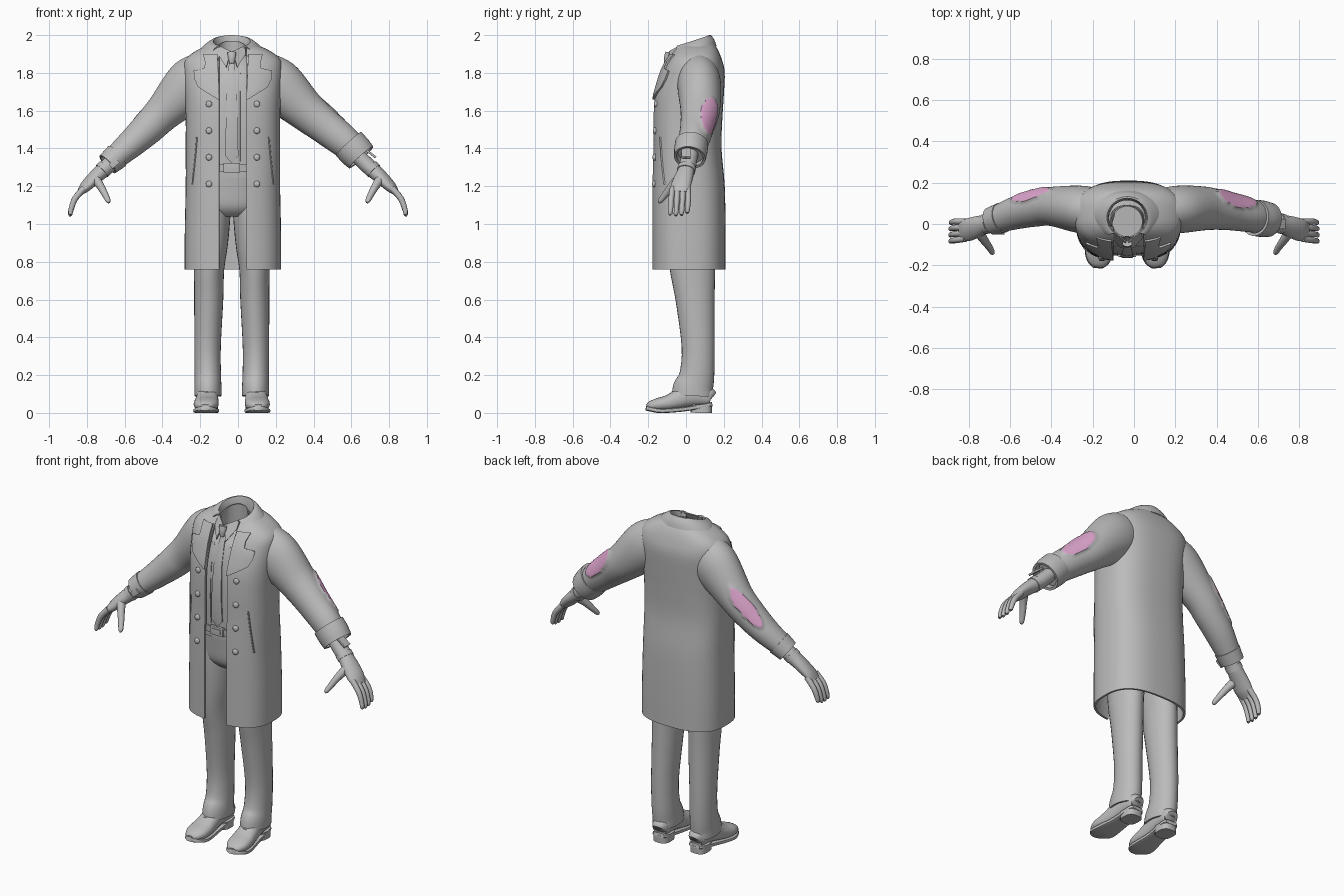
import bpy
from math import sin, cos, asin, pi, radians, copysign
from mathutils import Vector

if "Cube" in bpy.data.objects:
    bpy.data.objects.remove(bpy.data.objects["Cube"])

MID = -0.033   # centre line of the figure
parts = []


def material(name, colour):
    m = bpy.data.materials.new(name)
    m.use_nodes = True
    m.diffuse_color = colour
    m.node_tree.nodes["Principled BSDF"].inputs["Base Color"].default_value = colour
    return m


grey = material("cloth_grey", (0.5, 0.5, 0.5, 1))
pink = material("skin_pink", (0.74, 0.38, 0.62, 1))


def grid(name, rows, closed=False, caps=False, thick=0):
    """Skin a list of equal rows of points."""
    n = len(rows[0])
    verts = [p for r in rows for p in r]
    faces = [(i * n + j, i * n + (j + 1) % n, (i + 1) * n + (j + 1) % n, (i + 1) * n + j)
             for i in range(len(rows) - 1) for j in range(n if closed else n - 1)]
    if caps:
        faces += [tuple(reversed(range(n))), tuple(range(len(verts) - n, len(verts)))]
    me = bpy.data.meshes.new(name)
    me.from_pydata(verts, [], faces)
    me.materials.append(grey)
    ob = bpy.data.objects.new(name, me)
    bpy.context.collection.objects.link(ob)
    if thick:
        mod = ob.modifiers.new("thickness", "SOLIDIFY")
        mod.thickness, mod.offset = thick, -1
    parts.append(ob)
    return ob


def spline(pts, per):
    """Catmull-Rom through tuples of any length."""
    out, last = [], len(pts) - 1
    for i in range(last):
        quad = zip(pts[max(i - 1, 0)], pts[i], pts[i + 1], pts[min(i + 2, last)])
        quad = list(quad)
        for k in range(per):
            t = k / per
            out.append(tuple(0.5 * (2 * b + (c - a) * t + (2 * a - 5 * b + 4 * c - d) * t * t
                                    + (3 * b - a - 3 * c + d) * t ** 3) for a, b, c, d in quad))
    return out + [tuple(pts[-1])]


def power(v, p):
    return copysign(abs(v) ** p, v)


def tube(name, pts, ref=(0, 0, 1), n=24, per=4, p=1, caps=True, thick=0):
    """Sweep an oval along points (x, y, z, radius along ref, radius across)."""
    path = spline(pts, per)
    rows = []
    for i, q in enumerate(path):
        t = Vector(path[min(i + 1, len(path) - 1)][:3]) - Vector(path[max(i - 1, 0)][:3])
        t.normalize()
        u = Vector(ref)
        u = (u - t * u.dot(t)).normalized()
        s = t.cross(u)
        rows.append([Vector(q[:3]) + u * q[3] * power(cos(2 * pi * j / n), p)
                     + s * q[4] * power(sin(2 * pi * j / n), p) for j in range(n)])
    return grid(name, rows, True, caps, thick)


def stack(name, x, secs, **kw):
    """Upright tube from (z, half width, front y, back y)."""
    pts = [(x, (f + b) / 2, z, (b - f) / 2, w) for z, w, f, b in secs]
    return tube(name, pts, ref=(0, -1, 0), **kw)


def box(name, loc, size, rot=0):
    bpy.ops.mesh.primitive_cube_add(size=1, location=loc, rotation=(0, rot, 0))
    ob = bpy.context.object
    ob.name, ob.scale = name, size
    ob.data.materials.append(grey)
    mod = ob.modifiers.new("bevel", "BEVEL")
    mod.width, mod.segments = 0.004, 2
    parts.append(ob)


# Long open coat: (z, half width, front y, back y)
COAT_X, GAP, P = -0.027, 0.073, 0.75
coat = [(0.76, .255, -.18, .21), (0.95, .255, -.18, .21), (1.2, .25, -.18, .205),
        (1.4, .25, -.175, .188), (1.55, .25, -.175, .192), (1.68, .255, -.165, .2),
        (1.8, .262, -.13, .205), (1.87, .252, -.097, .19), (1.92, .19, -.062, .17),
        (1.95, .12, -.035, .15)]
rows = []
for z, w, f, b in spline(coat, 4):
    a0 = asin((GAP / w) ** (1 / P))
    rows.append([])
    for j in range(49):
        a = a0 + (2 * pi - 2 * a0) * j / 48
        rows[-1].append((COAT_X + w * power(sin(a), P),
                         (f + b) / 2 - (b - f) / 2 * power(cos(a), P), z))
grid("coat", rows, thick=0.012)


def section(secs, z):
    for lo, hi in zip(secs, secs[1:]):
        if z <= hi[0]:
            t = (z - lo[0]) / (hi[0] - lo[0])
            return [a + (b - a) * t for a, b in zip(lo, hi)]
    return secs[-1]


def front_y(d, z, secs=coat):
    _, w, f, b = section(secs, z)
    s = min(1, (abs(d) / w) ** (1 / P))
    return (f + b) / 2 - (b - f) / 2 * (1 - s * s) ** (P / 2)


# Lapels, buttons and pocket slits lie on the coat front: (z, inner, outer)
lapel = [(1.66, .073, .08), (1.69, .073, .13), (1.725, .074, .185), (1.77, .076, .205),
         (1.812, .078, .208), (1.825, .078, .15), (1.86, .08, .148), (1.9, .082, .158)]
for s, side in ((1, "left"), (-1, "right")):
    rows = []
    for z, a, b in lapel:
        ds = [a + (b - a) * k / 8 for k in range(9)]
        rows.append([(COAT_X + s * d, front_y(d, z) - 0.014, z) for d in ds][::s])
    grid(side + "_lapel", rows, thick=0.012)
    for k in range(4):
        z = 1.635 - 0.141 * k
        y = front_y(0.127, z)
        tube(side + "_coat_button", [(COAT_X + s * .127, y + .004, z, .017, .017),
                                     (COAT_X + s * .127, y - .007, z, .016, .016),
                                     (COAT_X + s * .127, y - .012, z, .008, .008)], n=16)
    slit = [(d, z) for d, z in ((.19, 1.46), (.2, 1.35), (.215, 1.21))]
    tube(side + "_pocket_slit", [(COAT_X + s * d, front_y(d, z), z, .006, .004) for d, z in slit],
         ref=(0, -1, 0), n=8)


def collar(name, x, secs, start, thick):
    """Neck band from (half width, centre y, half depth, front z, back z)."""
    rows = []
    for w, cy, h, zf, zb in spline(secs, 3):
        angles = [start + (2 * pi - 2 * start) * j / 40 for j in range(41)]
        rows.append([(x + w * sin(a), cy - h * cos(a), zf + (zb - zf) * (1 - cos(a)) / 2)
                     for a in angles])
    grid(name, rows, thick=thick)


collar("coat_collar", MID, [(.17, .04, .122, 1.9, 1.94), (.14, .035, .115, 1.925, 1.975),
                            (.098, .03, .095, 1.935, 2.0), (.088, .03, .085, 1.88, 1.93)],
       radians(40), 0.008)
collar("shirt_collar", MID, [(.088, .005, .09, 1.82, 1.86), (.078, .012, .078, 1.9, 1.97)],
       radians(6), 0.006)

# Shirt front, collar points, tie and belt
shirt = [(1.25, .19, -.14, .15), (1.5, .2, -.15, .15), (1.68, .2, -.14, .16),
         (1.8, .17, -.105, .15), (1.86, .12, -.08, .12), (1.9, .08, -.06, .09)]
stack("shirt", MID, shirt, n=40, p=P, caps=False)
for s in (1, -1):
    tri = [(.005, -.09, 1.915), (.03, -.118, 1.83), (.074, -.07, 1.9), (.07, -.035, 1.945)]
    pts = [(MID + s * d, y, z) for d, y, z in tri]
    grid("collar_point", [[pts[1], pts[2]][::s], [pts[0], pts[3]][::s]], thick=0.006)
    rows = [[(MID + s * d, front_y(d, z, shirt) - .005, z) for d in (.045, .058, .071)][::s]
            for z in (1.33, 1.42, 1.5, 1.59, 1.68, 1.76, 1.8)]
    grid("waistcoat_edge", rows, thick=0.006)
tie = [(1.325, .002), (1.36, .035), (1.5, .032), (1.68, .027), (1.8, .02), (1.86, .014)]
grid("tie", [[(MID + d * k, front_y(0, z, shirt) - (.014 if k == 0 else .01), z)
              for k in (-1, 0, 1)] for z, d in tie], thick=0.009)
tube("tie_knot", [(MID, -.095, 1.91, .014, .024), (MID, -.1, 1.88, .016, .02),
                  (MID, -.103, 1.85, .012, .013)], ref=(0, -1, 0), n=14)
stack("belt", MID, [(1.28, .197, -.15, .157), (1.318, .197, -.152, .157)], n=40, p=P, caps=False,
      thick=0.01)
box("belt_buckle", (MID, -.152, 1.298), (.085, .016, .05))
box("buckle_plate", (MID, -.16, 1.298), (.055, .008, .026))

# Trousers
stack("trouser_hips", MID, [(1.3, .19, -.14, .15), (1.2, .19, -.13, .155), (1.1, .185, -.115, .155),
                            (1.05, .14, -.07, .12)], n=36, p=0.85)
leg = [(1.17, .095, .092, -.11, .15), (1.05, .102, .095, -.11, .153), (.9, .11, .09, -.1, .155),
       (.76, .12, .08, -.085, .155), (.6, .122, .077, -.055, .152), (.35, .128, .07, -.023, .152),
       (.2, .127, .07, -.035, .15), (.13, .126, .072, -.068, .146), (.09, .126, .072, -.075, .145)]
shoe = [(.137, .08, .03, .03), (.125, .085, .05, .046), (.06, .095, .06, .052),
        (0, .088, .06, .056), (-.05, .068, .05, .06), (-.1, .052, .041, .065),
        (-.15, .044, .034, .064), (-.19, .037, .024, .046), (-.208, .034, .012, .024)]
sole = [(.137, .035), (.11, .05), (0, .053), (-.1, .067), (-.15, .067), (-.19, .05), (-.212, .024)]
for s, side in ((1, "left"), (-1, "right")):
    tube(side + "_trouser_leg", [(MID + s * d, (f + b) / 2, z, (b - f) / 2, w)
                                 for z, d, w, f, b in leg][::-1],
         ref=(0, -1, 0), n=28, caps=False, thick=0.01)

    def foot_x(y):
        return MID + s * (0.128 - 0.06 * y)

    tube(side + "_shoe", [(foot_x(y), y, z, h, w) for y, z, h, w in shoe], n=24, p=0.85)
    tube(side + "_shoe_sole", [(foot_x(y), y, .012 + max(0, y + .05) * .18 + max(0, -y - .15) * .2,
                                .012, w) for y, w in sole], n=16, p=0.45)
    stack(side + "_shoe_heel", foot_x(.08), [(0, .05, .025, .137), (.045, .05, .025, .139)],
          n=24, p=0.7)
    for y, z in ((-.03, .127), (-.052, .117), (-.074, .107)):
        tube(side + "_lace", [(foot_x(y) + k * .03, y, z - abs(k) * .012, .006, .006)
                              for k in (-1, 0, 1)], n=8)

# Sleeves, with a torn patch showing on the back of each
sleeves = {
    "left": [(.1, .06, 1.8, .12, .1), (.208, .07, 1.735, .14, .115), (.347, .075, 1.61, .11, .105),
             (.457, .06, 1.52, .095, .09), (.564, .04, 1.436, .085, .08), (.63, .025, 1.375, .07, .07)],
    "right": [(-.16, .06, 1.8, .12, .1), (-.25, .07, 1.735, .14, .115), (-.396, .085, 1.59, .1, .095),
              (-.48, .075, 1.505, .088, .088), (-.568, .055, 1.423, .075, .08),
              (-.67, .02, 1.335, .06, .065)]}
for side, pts in sleeves.items():
    n, sign = 64, (-1 if side == "left" else 1)
    width = radians(34 if side == "left" else 24)
    me = tube(side + "_sleeve", pts, n=n, per=12).data
    me.materials.append(pink)
    torn = set()
    for f in me.polygons:
        a = 2 * pi * (f.index % n + 0.5) / n * sign % (2 * pi) - radians(52)
        if len(f.vertices) == 4 and ((abs(f.center.x) - .5) / .09) ** 2 + (a / width) ** 2 < 1:
            f.material_index = 1
            torn.update(f.vertices)
    moves = [(v, me.vertices[v].normal * 0.007) for v in torn]
    for v, m in moves:
        me.vertices[v].co += m

# Cuffs
tube("left_cuff", [(.585, .03, 1.425, .092, .088), (.622, .025, 1.385, .092, .088),
                   (.652, .02, 1.352, .086, .084)], n=32, caps=False, thick=0.014)
box("left_cuff_tab", (.7, .0, 1.375), (.075, .05, .012), radians(38))
tube("right_cuff", [(-.64, .03, 1.36, .07, .074), (-.69, .014, 1.316, .062, .068)],
     n=32, caps=False, thick=0.01)
box("right_cuff_tab", (-.655, -.045, 1.32), (.05, .014, .03), radians(-40))

# Gloved hands
for s, side in ((1, "left"), (-1, "right")):
    def limb(name, pts, **kw):
        tube(side + name, [(s * q[0],) + q[1:] for q in pts], **kw)

    limb("_glove", [(.62, .02, 1.375, .04, .045), (.68, .01, 1.315, .042, .045),
                    (.72, 0, 1.28, .04, .045), (.765, -.015, 1.24, .035, .052),
                    (.81, -.03, 1.195, .028, .054), (.838, -.035, 1.165, .016, .045)])
    limb("_glove_band", [(.7, .005, 1.3, .044, .049), (.72, 0, 1.28, .044, .049)], n=28)
    for k, reach in enumerate((.95, 1.0, .97, .85)):
        y = -.078 + .03 * k
        limb("_finger", [(.815, y * .9, 1.19, .017, .016), (.862, y, 1.135, .016, .015),
                         (.87 + .014 * reach, y - .003, 1.135 - .06 * reach, .014, .013),
                         (.87 + .018 * reach, y - .006, 1.135 - .085 * reach, .011, .011),
                         (.87 + .018 * reach, y - .006, 1.135 - .095 * reach, .004, .004)], n=12)
    limb("_thumb", [(.755, -.035, 1.24, .026, .028), (.728, -.075, 1.2, .021, .022),
                    (.703, -.11, 1.155, .017, .017), (.687, -.137, 1.122, .013, .013),
                    (.683, -.145, 1.113, .005, .005)], ref=(1, 0, 0.3), n=14)

# Apply modifiers and shade
bpy.ops.object.select_all(action="DESELECT")
for ob in parts:
    ob.select_set(True)
bpy.context.view_layer.objects.active = parts[0]
bpy.ops.object.convert(target="MESH")
bpy.ops.object.shade_smooth_by_angle(angle=radians(40))
